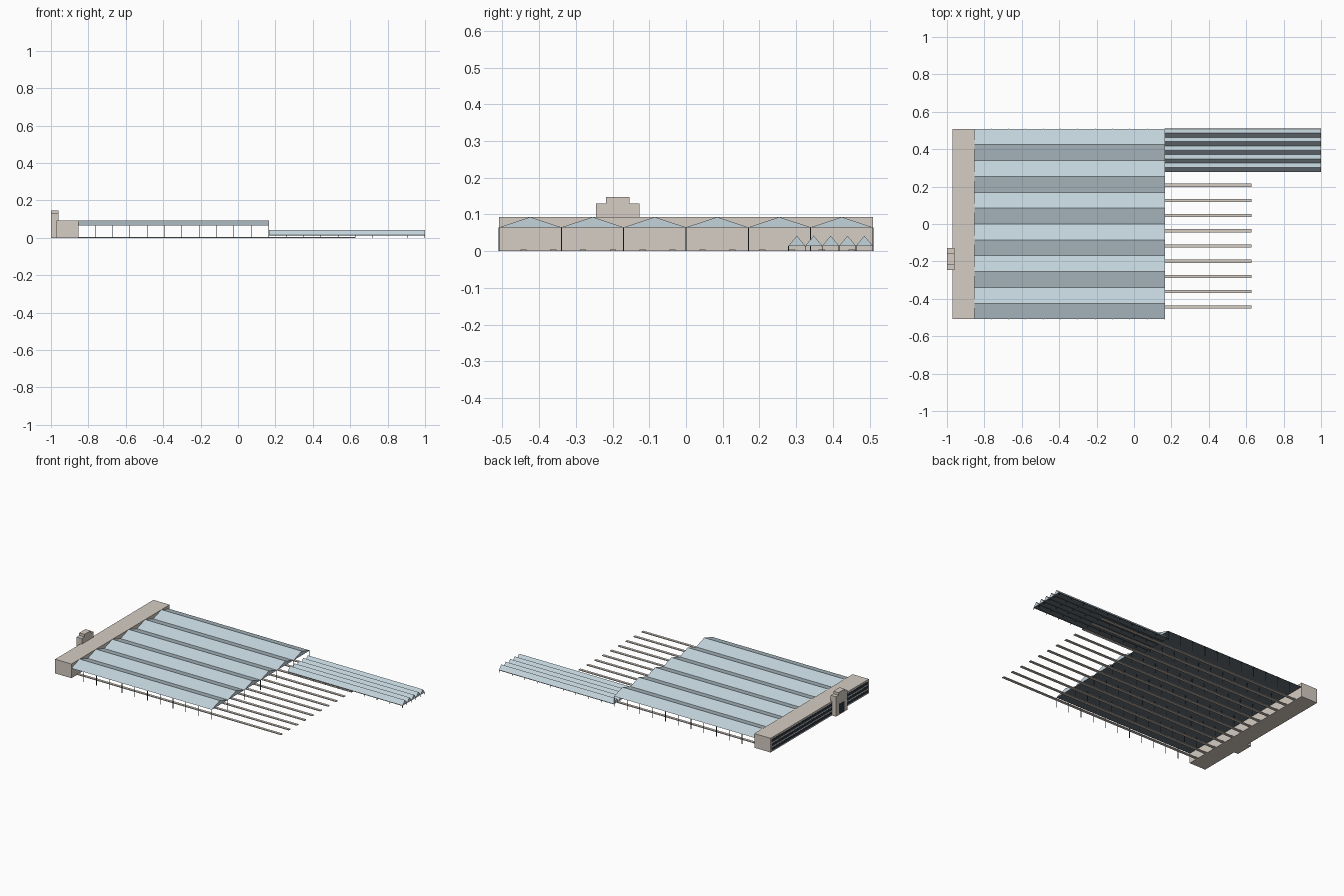
import bpy
import bmesh

cube = bpy.data.objects.get("Cube")
if cube:
    bpy.data.objects.remove(cube, do_unlink=True)


def material(name, rgb):
    m = bpy.data.materials.new(name)
    m.use_nodes = True
    m.diffuse_color = (*rgb, 1)
    m.node_tree.nodes["Principled BSDF"].inputs["Base Color"].default_value = (*rgb, 1)
    return m


STONE = material("warm_stone", (0.67, 0.61, 0.55))
GLASS = material("pale_blue_roof", (0.55, 0.66, 0.72))
SLATE = material("slate_underside", (0.13, 0.165, 0.185))
STEEL = material("dark_steel", (0.06, 0.075, 0.09))
WINDOW = material("dark_window", (0.025, 0.037, 0.055))


def finish(name, bm, *mats):
    bmesh.ops.recalc_face_normals(bm, faces=bm.faces)
    mesh = bpy.data.meshes.new(name)
    bm.to_mesh(mesh)
    bm.free()
    for m in mats:
        mesh.materials.append(m)
    obj = bpy.data.objects.new(name, mesh)
    bpy.context.collection.objects.link(obj)
    return obj


def add_prism(bm, profile, x0, x1):
    """Extrude a closed (y, z) profile along x."""
    face = bm.faces.new([bm.verts.new((x0, y, z)) for y, z in profile])
    new = bmesh.ops.extrude_face_region(bm, geom=[face])["geom"]
    verts = [v for v in new if isinstance(v, bmesh.types.BMVert)]
    bmesh.ops.translate(bm, verts=verts, vec=(x1 - x0, 0, 0))


def add_box(bm, x0, x1, y0, y1, z0, z1):
    add_prism(bm, [(y0, z0), (y1, z0), (y1, z1), (y0, z1)], x0, x1)


def gable_roof(name, x0, x1, y0, y1, bays, eave, ridge):
    """Row of parallel gables with a dark flat underside."""
    bm = bmesh.new()
    w = (y1 - y0) / bays
    for i in range(bays):
        y = y0 + i * w
        add_prism(bm, [(y, eave), (y + w, eave), (y + w / 2, ridge)], x0, x1)
    obj = finish(name, bm, GLASS, SLATE)
    for p in obj.data.polygons:
        p.material_index = int(p.normal.z < -0.9)


def post_grid(name, xs, ys, height, t):
    bm = bmesh.new()
    for x in xs:
        for y in ys:
            add_box(bm, x - t, x + t, y - t, y + t, 0, height)
    finish(name, bm, STEEL)


BACK, FRONT = 0.509, -0.509
HALL_X, SHED_X = -0.852, 0.165
STEP = 0.0926

# Entrance building
bm = bmesh.new()
add_box(bm, -0.97, HALL_X, FRONT, BACK, 0, 0.093)
finish("station_building", bm, STONE)

# Long window bands on the street side
bm = bmesh.new()
for i in range(3):
    z = 0.008 + i * 0.027
    add_box(bm, -0.971, -0.969, FRONT + 0.01, BACK - 0.01, z, z + 0.019)
finish("window_bands", bm, WINDOW)

# Stepped entrance tower with a tall doorway
TOWER_Y = -0.186
profile = [(-0.059, 0), (0.059, 0), (0.059, 0.13), (0.032, 0.13),
           (0.032, 0.147), (-0.032, 0.147), (-0.032, 0.13), (-0.059, 0.13)]
bm = bmesh.new()
add_prism(bm, [(TOWER_Y + y, z) for y, z in profile], -0.999, -0.961)
finish("entrance_tower", bm, STONE)
bm = bmesh.new()
add_box(bm, -1.0, -0.998, TOWER_Y - 0.03, TOWER_Y + 0.03, 0.005, 0.07)
finish("entrance_doorway", bm, WINDOW)

# Main train hall: six gables on slim posts
gable_roof("main_roof", HALL_X, SHED_X, FRONT, BACK, 6, 0.065, 0.093)
bay = (BACK - FRONT) / 6
post_grid("main_posts", [SHED_X - 0.002 - i * STEP for i in range(11)],
          [FRONT + i * bay for i in range(7)], 0.065, 0.0013)

# Low side canopy: five steep gables
SIDE_Y = 0.279
gable_roof("side_roof", SHED_X, 1.0, SIDE_Y, BACK, 5, 0.0145, 0.042)
side_bay = (BACK - SIDE_Y) / 5
side_ys = [SIDE_Y + i * side_bay for i in range(6)]
post_grid("side_posts", [0.998 - i * STEP for i in range(9)], side_ys, 0.0145, 0.0012)
bm = bmesh.new()
for y in side_ys:
    add_box(bm, SHED_X, 1.0, y - 0.0015, y + 0.0015, 0.0125, 0.0145)
finish("side_beams", bm, STEEL)

# Platforms running out from under the hall
bm = bmesh.new()
for i in range(12):
    y = -0.443 + i * 0.0813
    add_box(bm, HALL_X, 0.628, y - 0.0085, y + 0.0085, 0, 0.005)
finish("platforms", bm, STONE)
